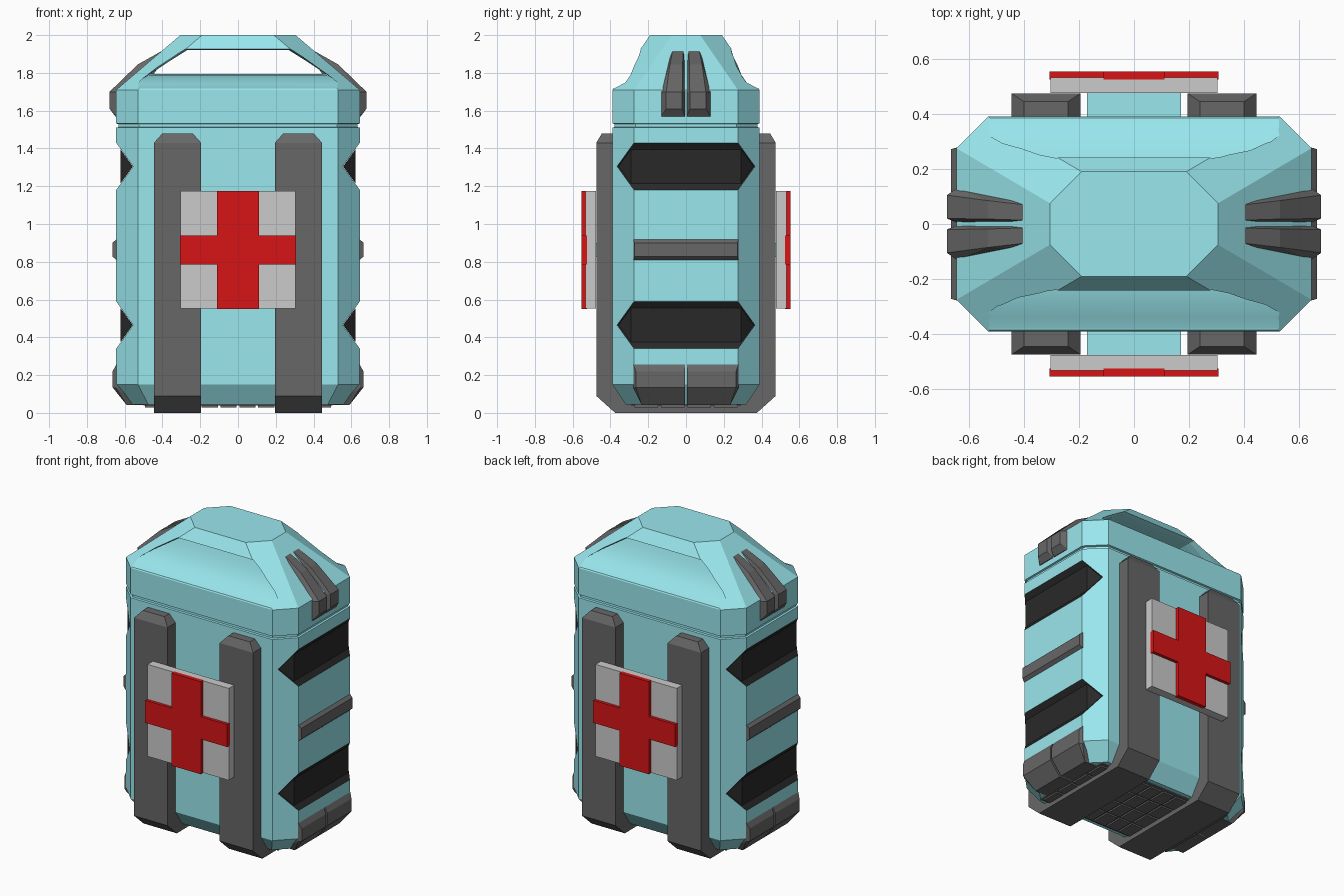
import bpy, bmesh

if "Cube" in bpy.data.objects:
    bpy.data.objects.remove(bpy.data.objects["Cube"])

def material(name, rgb):
    m = bpy.data.materials.new(name)
    m.diffuse_color = (*rgb, 1)
    m.use_nodes = True
    m.node_tree.nodes["Principled BSDF"].inputs["Base Color"].default_value = m.diffuse_color
    return m

TEAL = material("teal_paint", (0.32, 0.80, 0.85))
DARK = material("dark_rubber", (0.135, 0.135, 0.135))
BLACK = material("black_inset", (0.022, 0.022, 0.022))
RED = material("red_paint", (0.68, 0.007, 0.008))

def finish(name, bm, *mats):
    bmesh.ops.recalc_face_normals(bm, faces=bm.faces)
    me = bpy.data.meshes.new(name)
    bm.to_mesh(me)
    bm.free()
    for m in mats:
        me.materials.append(m)
    ob = bpy.data.objects.new(name, me)
    bpy.context.collection.objects.link(ob)
    return ob

def loft(name, rings, *mats, smooth_side=None, index=0):
    """Bridge equal-length point rings and cap both ends."""
    bm = bmesh.new()
    vs = [[bm.verts.new(p) for p in r] for r in rings]
    n = len(rings[0])
    for a, b in zip(vs, vs[1:]):
        for j in range(n):
            k = (j + 1) % n
            f = bm.faces.new((a[j], a[k], b[k], b[j]))
            f.smooth = j == smooth_side
    bm.faces.new(vs[0])
    bm.faces.new(vs[-1])
    for f in bm.faces:
        f.material_index = index
    return finish(name, bm, *mats)

def hull(name, pts, *mats):
    """Convex block around a few points."""
    bm = bmesh.new()
    for p in pts:
        bm.verts.new(p)
    res = bmesh.ops.convex_hull(bm, input=bm.verts)
    junk = [v for v in res["geom_interior"] if isinstance(v, bmesh.types.BMVert)]
    if junk:
        bmesh.ops.delete(bm, geom=junk, context='VERTS')
    bmesh.ops.dissolve_limit(bm, angle_limit=0.01, verts=bm.verts, edges=bm.edges)
    return finish(name, bm, *mats)

def box(name, x0, x1, y0, y1, z0, z1, *mats):
    return hull(name, [(x, y, z) for x in (x0, x1) for y in (y0, y1) for z in (z0, z1)], *mats)

def octagon(x, y, c, z):
    return [(x, y - c, z), (x - c, y, z), (c - x, y, z), (-x, y - c, z),
            (-x, c - y, z), (c - x, -y, z), (x - c, -y, z), (x, c - y, z)]

def cut(target, cutter):
    cutter.hide_render = True
    cutter.hide_set(True)
    m = target.modifiers.new(cutter.name, 'BOOLEAN')
    m.operation = 'DIFFERENCE'
    m.solver = 'EXACT'
    m.object = cutter

# Case: chamfered base, seam groove and tapered lid
case = loft("case", [
    octagon(0.575, 0.32, 0.10, 0.045),
    octagon(0.645, 0.39, 0.115, 0.15),
    octagon(0.645, 0.39, 0.115, 1.51),
    octagon(0.633, 0.378, 0.11, 1.513),
    octagon(0.633, 0.378, 0.11, 1.529),
    octagon(0.645, 0.39, 0.115, 1.532),
    octagon(0.645, 0.39, 0.115, 1.71),
    octagon(0.305, 0.19, 0.115, 2.0)], TEAL, BLACK)

# Handle opening through the lid, with a crowned floor and flared lip
rings = []
for i in range(-10, 11):
    y = i * 0.042
    a = min(abs(y) / 0.388, 1)
    t = min(max((abs(y) - 0.2) / 0.15, 0), 1)
    xb, xt, zt = 0.48 + 0.06 * t, 0.27 + 0.04 * t, 1.92 + 0.02 * t
    zb = 1.795 - 0.083 * a ** 3
    rings.append([(-xb, y, zb), (xb, y, zb), (xt, y, zt), (-xt, y, zt)])
cut(case, loft("handle_cutter", rings, TEAL, BLACK, smooth_side=0))

for s, side in ((1, "right"), (-1, "left")):
    # Black V notches across the side faces, partly filled
    for z, level in ((0.465, "lower"), (1.305, "upper")):
        v = [(0.555, 0), (0.66, 0.146), (0.66, -0.146)]
        cut(case, loft(f"{side}_{level}_notch_cutter",
                       [[(s * x, y, z + d) for x, d in v] for y in (-0.6, 0.6)],
                       TEAL, BLACK, index=1))
        hull(f"{side}_{level}_inset",
             [(s * 0.557, e * 0.357, z) for e in (1, -1)] +
             [(s * 0.622, e * 0.292, z + d) for e in (1, -1) for d in (0.09, -0.09)], BLACK)

    # Side bar between the notches
    hull(f"{side}_side_bar",
         [(s * x, y * e, z) for x, y, z0, z1 in ((0.63, 0.278, 0.81, 0.918), (0.645, 0.278, 0.81, 0.918),
                                              (0.665, 0.272, 0.828, 0.9))
          for z in (z0, z1) for e in (1, -1)], DARK)

    for e, end in ((1, "back"), (-1, "front")):
        # Bumper pads wrapping under the side
        pad = [(0.56, 0.255, 0.278), (0.645, 0.255, 0.278), (0.664, 0.22, 0.265),
               (0.664, 0.135, 0.265), (0.645, 0.13, 0.278), (0.59, 0.042, 0.235), (0.5, 0.042, 0.235)]
        hull(f"{side}_{end}_bumper",
             [(s * x, e * y, z) for x, z, w in pad for y in (0.006, w)], DARK)

        # Paired clips on the lid ends: wide base, narrower outer face
        clip = [(0.38, 1.89, 0.005, 0.085), (0.40, 1.90, 0.005, 0.085), (0.645, 1.70, 0.005, 0.13),
                (0.645, 1.57, 0.005, 0.13), (0.60, 1.57, 0.005, 0.13),
                (0.40, 1.918, 0.014, 0.07), (0.53, 1.845, 0.018, 0.085),
                (0.68, 1.70, 0.02, 0.105), (0.68, 1.61, 0.02, 0.105), (0.65, 1.57, 0.015, 0.12)]
        hull(f"{side}_{end}_lid_clip",
             [(s * x, e * y, z) for x, z, y0, y1 in clip for y in (y0, y1)], DARK)

        # Tapered strap ends
        hull(f"{side}_{end}_strap_end",
             [(s * x, e * y, 1.43) for x in (0.195, 0.445) for y in (0.385, 0.475)] +
             [(s * x, e * y, 1.48) for x in (0.24, 0.40) for y in (0.385, 0.445)], DARK)

    # U-shaped strap running under the case
    half = [(0.385, 1.43), (0.475, 1.43), (0.475, 0.09), (0.375, 0.0)]
    inner = [(0.31, 0.055), (0.385, 0.15)]
    prof = half + [(-y, z) for y, z in half[::-1]] + [(-y, z) for y, z in inner[::-1]] + inner
    loft(f"{side}_strap", [[(s * x, y, z) for y, z in prof] for x in (0.195, 0.445)], DARK)

# Sign on the front and back: mount, plate and cross
for e, end in ((1, "back"), (-1, "front")):
    box(f"{end}_sign_mount", -0.17, 0.17, e * 0.38, e * 0.482, 0.825, 0.90, TEAL)
    box(f"{end}_sign_plate", -0.304, 0.304, e * 0.476, e * 0.533, 0.552, 1.174)
    a, b, zc = 0.11, 0.307, 0.862
    h, v = 0.076, 0.313
    cross = [(a, v), (a, h), (b, h), (b, -h), (a, -h), (a, -v),
             (-a, -v), (-a, -h), (-b, -h), (-b, h), (-a, h), (-a, v)]
    loft(f"{end}_cross", [[(x, e * y, zc + z) for x, z in cross] for y in (0.525, 0.554)], RED)

# Ribbed grip under the base
box("base_plate", -0.5, 0.5, -0.29, 0.29, 0.038, 0.06, DARK)
for i in range(10):
    for j in range(4):
        x, y = -0.45 + 0.1 * i, -0.21 + 0.14 * j
        box(f"base_pad_{i}_{j}", x - 0.043, x + 0.043, y - 0.063, y + 0.063, 0.028, 0.045, DARK)
